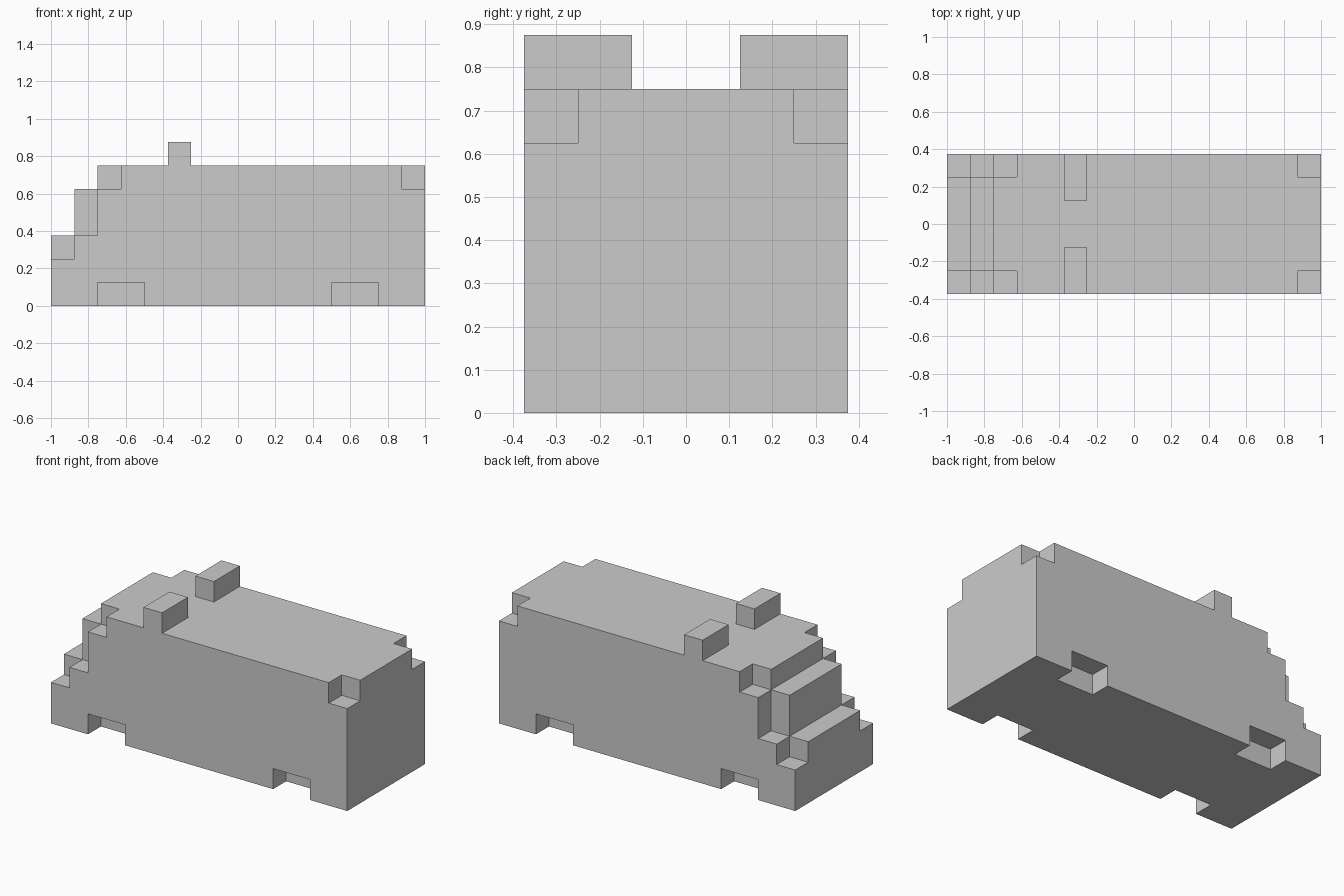
import bpy, bmesh

if "Cube" in bpy.data.objects:
    bpy.data.objects.remove(bpy.data.objects["Cube"])

U = 0.125  # one block


def prism(name, profile, y0, y1):
    """Extrude an (x, z) outline, given in blocks, from y0 to y1."""
    bm = bmesh.new()
    face = bm.faces.new([bm.verts.new((x * U, y0 * U, z * U)) for x, z in profile])
    ext = bmesh.ops.extrude_face_region(bm, geom=[face])
    moved = [v for v in ext["geom"] if isinstance(v, bmesh.types.BMVert)]
    bmesh.ops.translate(bm, verts=moved, vec=(0, (y1 - y0) * U, 0))
    bmesh.ops.recalc_face_normals(bm, faces=bm.faces)
    mesh = bpy.data.meshes.new(name)
    bm.to_mesh(mesh)
    bm.free()
    obj = bpy.data.objects.new(name, mesh)
    bpy.context.collection.objects.link(obj)
    return obj


# Full-width body: stepped nose, lowered rear corner, wheel notches along the bottom
side_outline = [
    (-8, 0), (-6, 0), (-6, 1), (-4, 1), (-4, 0),
    (4, 0), (4, 1), (6, 1), (6, 0), (8, 0),
    (8, 5), (7, 5), (7, 6), (-5, 6), (-5, 5),
    (-6, 5), (-6, 3), (-7, 3), (-7, 2), (-8, 2),
]
body = prism("van_body", side_outline, -3, 3)

# Inner core: fills the notches and pushes each nose step one block forward
core_outline = [
    (-8, 0), (8, 0), (8, 6), (-6, 6), (-6, 5), (-7, 5), (-7, 3), (-8, 3),
]
core = prism("body_core", core_outline, -2, 2)
core.hide_render = True

# Merge the core into the body so no inner walls remain
union = body.modifiers.new("add_core", "BOOLEAN")
union.operation = "UNION"
union.solver = "EXACT"
union.object = core
bpy.context.view_layer.objects.active = body
bpy.ops.object.modifier_apply(modifier=union.name)
bpy.data.objects.remove(core)

# Pair of roof lights, mirrored across the centre line
lights = prism("roof_lights", [(-3, 6), (-2, 6), (-2, 7), (-3, 7)], 1, 3)
mirror = lights.modifiers.new("mirror", "MIRROR")
mirror.use_axis = (False, True, False)
